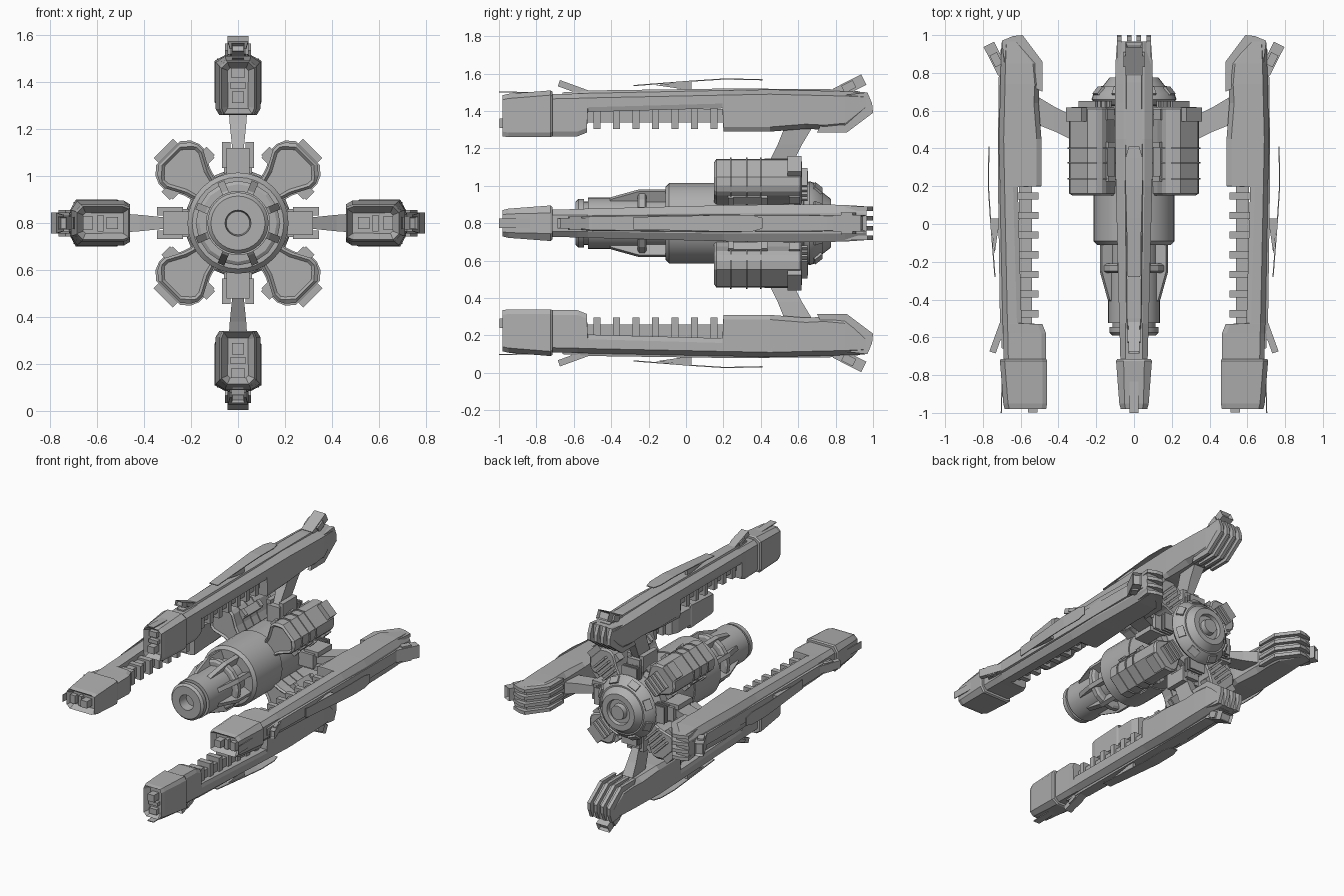
import bpy, bmesh, math
from mathutils import Matrix, Vector

if "Cube" in bpy.data.objects:
    bpy.data.objects.remove(bpy.data.objects["Cube"], do_unlink=True)

grey = bpy.data.materials.new("hull_grey")
grey.use_nodes = True
COLOUR = (0.43, 0.43, 0.43, 1)
grey.diffuse_color = COLOUR
grey.node_tree.nodes["Principled BSDF"].inputs["Base Color"].default_value = COLOUR

AXIS = 0.8  # height of the long axis


def finish(name, bm, turn=0, smooth=False):
    """Turn a part about the long axis; local coordinates are (sideways, y, outward)."""
    bmesh.ops.recalc_face_normals(bm, faces=bm.faces)
    bm.transform(Matrix.Translation((0, 0, AXIS)) @ Matrix.Rotation(math.radians(turn), 4, 'Y'))
    mesh = bpy.data.meshes.new(name)
    bm.to_mesh(mesh)
    bm.free()
    mesh.materials.append(grey)
    if smooth:
        mesh.shade_smooth()
        mesh.set_sharp_from_angle(angle=math.radians(30))
    ob = bpy.data.objects.new(name, mesh)
    bpy.context.collection.objects.link(ob)
    return ob


def loft(bm, sections):
    rings = [[bm.verts.new(p) for p in s] for s in sections]
    n = len(rings[0])
    for a, b in zip(rings, rings[1:]):
        for i in range(n):
            j = (i + 1) % n
            bm.faces.new((a[i], a[j], b[j], b[i]))
    return bm.faces.new(rings[0]), bm.faces.new(rings[-1])


def box(bm, centre, size, tilt=0):
    m = (Matrix.Translation(centre) @ Matrix.Rotation(math.radians(tilt), 4, 'X')
         @ Matrix.Diagonal((*size, 1)))
    return bmesh.ops.create_cube(bm, size=1, matrix=m)["verts"]


def plate(bm, profile, x, thick):
    loft(bm, [[(x + s * thick / 2, y, r) for y, r in profile] for s in (-1, 1)])


def hull_section(y, low, high, w, wlow, wtop, cut=0.025):
    half = [(wlow, low), (w, low + cut), (w, high - cut), (wtop, high)]
    return [(x, y, r) for x, r in half] + [(-x, y, r) for x, r in reversed(half)]


def recess(bm, face, margin, depth):
    bm.normal_update()
    bmesh.ops.recalc_face_normals(bm, faces=bm.faces)
    bmesh.ops.inset_region(bm, faces=[face], thickness=margin, depth=0)
    bmesh.ops.translate(bm, vec=-face.normal * depth, verts=face.verts)


def lathe(name, profile, sides=32, smooth=True):
    bm = bmesh.new()
    ring = [2 * math.pi * i / sides for i in range(sides)]
    loft(bm, [[(r * math.cos(a), y, r * math.sin(a)) for a in ring] for y, r in profile])
    return finish(name, bm, 0, smooth)


# Central core
lathe("nose_barrel", [(-.52, .05), (-.59, .055), (-.59, .115), (-.575, .13), (-.545, .13),
                      (-.545, .115), (-.525, .115), (-.525, .137), (-.25, .137), (-.25, .13), (-.1, .13)])
lathe("core_cylinder", [(-.11, .13), (-.11, .195), (-.09, .215), (.2, .215), (.2, .207),
                        (.58, .207), (.6, .16), (.66, .16)])
lathe("rib_collar", [(-.26, .13), (-.26, .165), (-.25, .18), (-.22, .18), (-.21, .165), (-.21, .13)], 16, False)
lathe("tail_dome", [(.62, .13), (.63, .2), (.66, .225), (.69, .215), (.73, .175), (.73, .165),
                    (.775, .13), (.775, .09), (.75, .085), (.75, .055), (.785, .05)])
lathe("mount_ring", [(.52, .15), (.52, .235), (.58, .235), (.58, .15)], 8, False)

for k in range(8):
    # Flared ribs behind the barrel and vents on the tail
    bm = bmesh.new()
    plate(bm, [(-.42, .12), (-.4, .145), (-.25, .19), (-.1, .19), (-.1, .12)], 0, .03)
    box(bm, (0, .7, .197), (.07, .05, .03), -40)
    finish("core_rib", bm, 22.5 + k * 45)

FIN = [(.7, .485), (.86, .485), (1, .59), (.995, .64), (.97, .7), (.8, .68)]

for k in range(4):
    turn = k * 90
    # Long arm hull with the notch on its inner side
    bm = bmesh.new()
    loft(bm, [hull_section(*s) for s in (
        (-.73, .465, .69, .072, .06, .045), (-.58, .465, .693, .076, .065, .045),
        (-.53, .485, .695, .078, .065, .045), (-.525, .595, .695, .078, .07, .045),
        (.195, .615, .71, .096, .09, .055), (.2, .49, .71, .096, .09, .055),
        (.45, .49, .715, .1, .075, .055), (.64, .505, .71, .1, .06, .055),
        (.74, .5, .708, .1, .07, .055), (.85, .51, .705, .098, .08, .055),
        (.965, .6, .7, .09, .08, .05))])
    finish("arm_hull", bm, turn)

    # Layered tail fins
    bm = bmesh.new()
    for x in (-.078, -.026, .026, .078):
        plate(bm, FIN, x, .024)
    finish("tail_fins", bm, turn)

    # Front block with recessed face and gun port
    bm = bmesh.new()
    front, back = loft(bm, [hull_section(*s) for s in (
        (-.98, .465, .685, .07, .06, .045), (-.95, .46, .692, .078, .068, .05),
        (-.725, .46, .71, .095, .08, .055), (-.715, .465, .705, .088, .075, .05))])
    recess(bm, front, .028, .04)
    box(bm, (0, -.965, .535), (.05, .065, .05))
    box(bm, (0, -.96, .64), (.06, .03, .04))
    box(bm, (0, -.955, .585), (.07, .03, .025))
    box(bm, (0, -.9, .7), (.05, .2, .006), -1.5)
    finish("front_block", bm, turn)

    # Rail and teeth in the notch
    bm = bmesh.new()
    box(bm, (0, -.165, .575), (.07, .75, .07))
    for i in range(7):
        box(bm, (0, -.475 + i * .104, .56), (.1, .038, .11))
    finish("notch_teeth", bm, turn)

    # Raised spine and hovering top plate
    bm = bmesh.new()
    loft(bm, [[(-w, y, .68), (w, y, .68), (w * .8, y, r), (-w * .8, y, r)] for y, w, r in (
        (-.66, .03, .7), (-.5, .045, .71), (.2, .055, .72), (.75, .05, .718), (.93, .045, .705))])
    finish("spine", bm, turn)
    bm = bmesh.new()
    loft(bm, [[(-w, y, r), (w, y, r), (w, y, r + .006), (-w, y, r + .006)] for y, w, r in (
        (-.28, .033, .733), (.03, .04, .757), (.2, .045, .768), (.35, .045, .766), (.41, .028, .764))])
    for x in (-.022, .022):
        plate(bm, [(-.16, .738), (.03, .71), (.03, .76)], x, .02)
    finish("top_plate", bm, turn)

    # Tilted thrusters at both ends
    for name, y, r, size, tilt in (("rear_thruster", .875, .73, (.09, .17, .062), 27),
                                   ("front_thruster", -.6, .72, (.056, .17, .035), -20)):
        bm = bmesh.new()
        box(bm, (0, y, r), size, tilt)
        end = max(bm.faces, key=lambda f: f.calc_center_median().y * tilt)
        recess(bm, end, size[2] * .22, .02)
        box(bm, (0, y - .005 * tilt / abs(tilt), r), (size[0] * 1.25, size[1] * .4, size[2] * .7), tilt)
        finish(name, bm, turn)

    # Slanted strut and its mount on the core
    bm = bmesh.new()
    loft(bm, [[(-w, y, r), (w, y, r), (w, y + d, r), (-w, y + d, r)] for r, w, y, d in (
        (.26, .045, .4, .16), (.32, .025, .44, .13), (.42, .035, .49, .13), (.52, .042, .53, .15))])
    finish("strut", bm, turn)
    bm = bmesh.new()
    box(bm, (0, .5, .25), (.1, .2, .14))
    for x in (-.05, .05):
        box(bm, (x, .5, .29), (.035, .16, .11))
    for y in (.57, .595, .62, .645):
        box(bm, (0, y, .235), (.12, .012, .09))
    finish("strut_mount", bm, turn)

    # Side pod between the arms
    turn += 45
    bm = bmesh.new()

    def pod(y, grow):
        half = [(.06 + grow, .2), (.075 + grow, .25), (.115 + grow, .325), (.115 + grow, .355),
                (.1 + grow, .385 + grow), (.065 + grow, .415 + grow)]
        return [(x, y, r) for x, r in half] + [(-x, y, r) for x, r in reversed(half)]

    front, back = loft(bm, [pod(.15, -.012), pod(.162, 0), pod(.61, 0), pod(.62, -.01)])
    recess(bm, front, .012, .012)
    finish("pod", bm, turn)
    bm = bmesh.new()
    for y in (.24, .325, .4):
        loft(bm, [pod(y - .004, .006), pod(y + .004, .006)])
    finish("pod_bands", bm, turn)

    # Pod clamp, side handles and rear vents
    bm = bmesh.new()
    clamp = box(bm, (0, .58, .415), (.115, .075, .07))
    for s in (-1, 1):
        box(bm, (s * .108, .33, .295), (.035, .2, .055))
        for y in (.24, .42):
            box(bm, (s * .118, y, .3), (.035, .03, .05))
        box(bm, (s * .108, .58, .3), (.04, .06, .05))
    for i in range(4):
        box(bm, (0, .63, .24 + i * .035), (.13, .04, .014))
    finish("pod_fittings", bm, turn)
